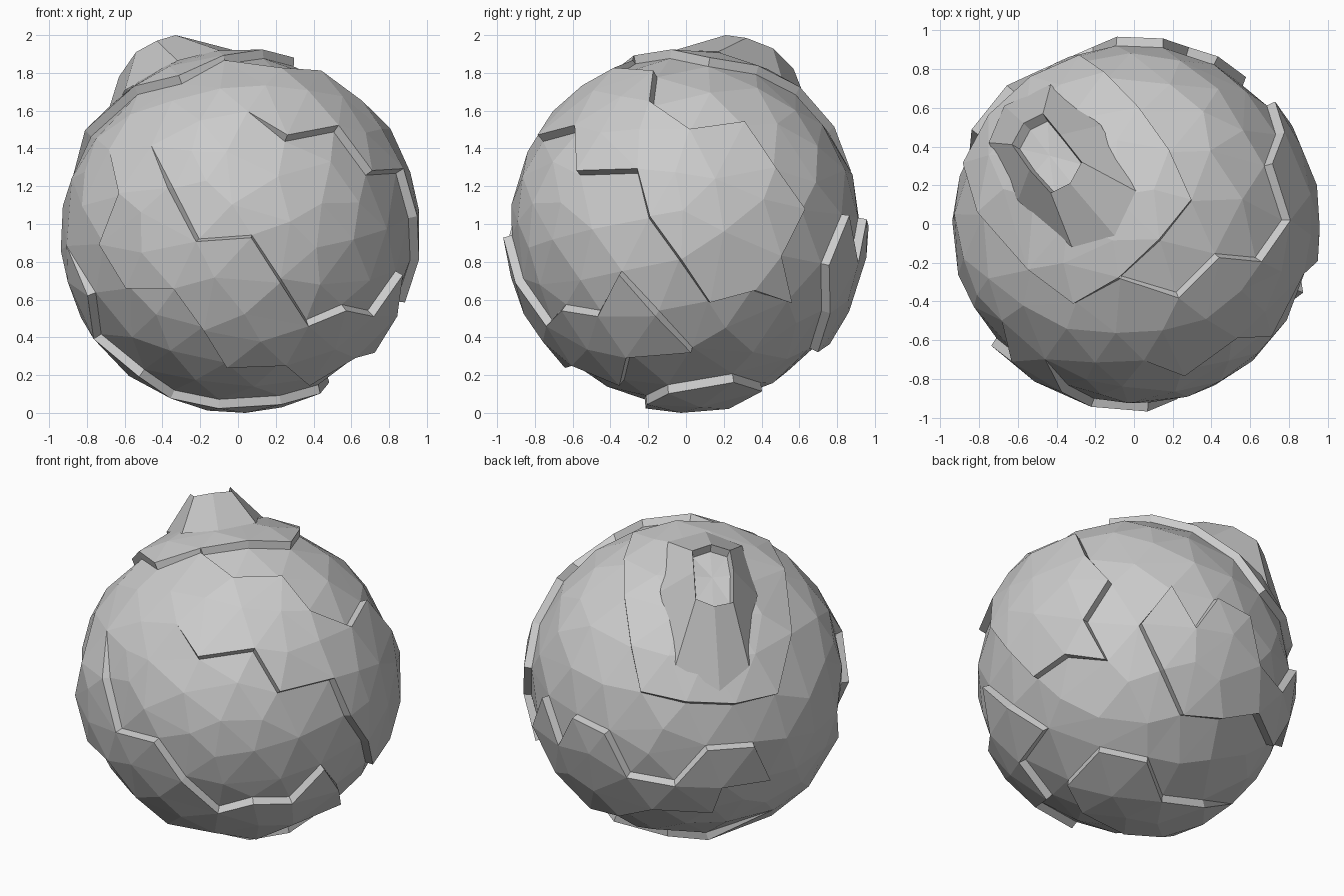
import bpy, bmesh
from math import radians, sin, cos, sqrt
from mathutils import Vector, Euler

if "Cube" in bpy.data.objects:
    bpy.data.objects.remove(bpy.data.objects["Cube"])

R, STEP, LEAN = 0.948, 0.023, 0.008   # planet radius, half step height, wall lean


def view(az, el, cx=0.0, cz=0.0, px=1.0):
    """Axes of a viewing direction: az is measured from the front (-y) towards +x."""
    a, e = radians(az), radians(el)
    d = Vector((sin(a) * cos(e), -cos(a) * cos(e), sin(e)))
    r = Vector((cos(a), sin(a), 0))
    return r, d.cross(r), d, cx, cz, px


VIEWS = {
    'F': view(0, 0, 0, 0.96),
    'R': view(90, 0, 0, 0.96),
    'T': view(0, 90),
    'BL': view(215, 23, 688, 681, 168),
    'BR': view(143, -28, 1140, 672, 168),
}


def on_sphere(v, a, b):
    """Direction from the centre of a point seen at (a, b) in view v."""
    r, u, d, cx, cz, px = VIEWS[v]
    a, b = (a - cx) / px, (b - cz) / px
    if px > 1:
        b = -b
    return (r * a + u * b + d * sqrt(max(0, 0.93 ** 2 - a * a - b * b))).normalized()


# Plate borders; the raised side is always on the left of travel
TOP = [('T', [(-.53, -.23), (-.3, -.4), (-.07, -.27), (.13, -.08), (.29, .12),
              (.18, .37), (.03, .58), (-.14, .755)]),
       ('BL', [(644, 690), (688, 700), (735, 702), (776, 693), (790, 635)])]
LEFT = [('F', [(-.67, 1.38), (-.61, 1.15), (-.71, .89), (-.57, .66), (-.33, .66),
               (-.18, .45), (-.06, .26), (.24, .27), (.36, .17)]),
        ('R', [(-.3, .31), (.03, .34), (-.15, .53), (-.34, .74)]),
        ('F', [(.69, .53), (.55, .56), (.36, .48), (.22, .70),
               (.07, .93), (-.21, .91), (-.35, 1.18), (-.45, 1.4)])]
RIGHT = [('F', [(.05, 1.58), (.25, 1.44), (.51, 1.49), (.68, 1.26), (.84, 1.27)]),
         ('R', [(-.19, 1.03), (-.03, .81), (.12, .59), (.35, .65), (.54, .59),
                (.49, .83), (.61, 1.07)]),
         ('T', [(.74, .46), (.68, .30), (.77, .02), (.63, -.18), (.42, -.16),
                (.22, -.36), (-.07, -.27)])]
BACK = [('BR', [(1213, 598), (1192, 628), (1168, 588), (1138, 626), (1160, 670),
                (1181, 713), (1220, 715), (1255, 708), (1272, 737)]),
        ('BL', [(723, 783), (769, 776), (754, 742), (708, 745), (677, 780),
                (632, 772), (611, 730)])]
BOTTOM = [('BR', [(1242, 797), (1208, 796), (1166, 793), (1149, 757), (1102, 748),
                  (1074, 780)]),
          ('F', [(.22, .08), (-.1, .06), (-.34, .11), (-.5, .22), (-.73, .41),
                 (-.76, .63), (-.89, .88)])]

# Shared border points and border segments
pts, segs = [], []


def add_point(p):
    for i, q in enumerate(pts):
        if (p - q).length < 0.09:
            return i
    pts.append(p)
    return len(pts) - 1


for plate, closed in ((TOP, 1), (LEFT, 0), (RIGHT, 0), (BACK, 1), (BOTTOM, 0)):
    ids = [add_point(on_sphere(v, *p)) for v, line in plate for p in line]
    if closed:
        ids.append(ids[0])
    segs += [(a, b) for a, b in zip(ids, ids[1:]) if a != b]

# Fill the rest of the sphere: icosphere points first, then the largest gaps
discs = [((pts[a] + pts[b]).normalized(), (pts[a] - pts[b]).length / 2 + 0.01)
         for a, b in segs]


def ico_points(level):
    ico = bmesh.new()
    bmesh.ops.create_icosphere(ico, subdivisions=level, radius=1)
    spin = Euler((0.5, 0.3, 0.2)).to_matrix()
    out = [(spin @ v.co).normalized() for v in ico.verts]
    ico.free()
    return [p for p in out if all((p - c).length > r for c, r in discs)]


border = list(pts)
pts += [p for p in ico_points(3) if all((p - q).length > 0.18 for q in border)]
fine = ico_points(5)
gap = [min((p - q).length for q in pts) for p in fine]
while max(gap) > 0.2:
    p = fine[gap.index(max(gap))]
    pts.append(p)
    gap = [min(g, (p - q).length) for g, q in zip(gap, fine)]

# Crust: hull of all the points, split and stepped along the borders
bm = bmesh.new()
tag = bm.verts.layers.int.new('tag')
for i, p in enumerate(pts):
    bm.verts.new(p)[tag] = i
bmesh.ops.convex_hull(bm, input=bm.verts[:])
bmesh.ops.triangulate(bm, faces=bm.faces[:])
vert = {v[tag]: v for v in bm.verts}
cracks, walls, push, used = [], [], {}, set()
for a, b in segs:
    if a not in vert or b not in vert:
        continue
    e = bm.edges.get((vert[a], vert[b]))
    if not e or e in used or len(e.link_faces) != 2:
        continue
    used.add(e)
    left = pts[a].cross(pts[b] - pts[a]).normalized()
    fl, fr = sorted(e.link_faces, key=lambda f: -(f.calc_center_median() - pts[a]).dot(left))
    cracks.append(e)
    walls.append((fl, fr, a, b))
    for f, s in ((fl, 1), (fr, -1)):
        for i in (a, b):
            push.setdefault((f, i), []).append((s, left * s))
bmesh.ops.split_edges(bm, edges=cracks)

# Plate heights: fixed at the borders, fading towards the middle
height, lean, free = {}, {}, []
for v in bm.verts:
    s = [x for f in v.link_faces for x in push.get((f, v[tag]), [])]
    n = max(1, len(s))
    height[v] = sum(x[0] for x in s) / n
    lean[v] = sum((x[1] for x in s), Vector()) / n
    if not s:
        free.append(v)
for _ in range(60):
    for v in free:
        n = [height[e.other_vert(v)] for e in v.link_edges]
        height[v] = 0.85 * sum(n) / max(1, len(n))
for v in bm.verts:
    v.co = v.co.normalized() * (R + STEP * height[v]) + lean[v] * LEAN

# Step walls between the two sides of each border
for fl, fr, a, b in walls:
    L = {v[tag]: v for v in fl.verts}
    Q = {v[tag]: v for v in fr.verts}
    ring = list(dict.fromkeys((L[b], L[a], Q[a], Q[b])))
    if len(ring) > 2 and not bm.faces.get(ring):
        bm.faces.new(ring)
bmesh.ops.recalc_face_normals(bm, faces=bm.faces[:])
LIFT = -min(v.co.z for v in bm.verts)


def make(name, mesh_bm):
    me = bpy.data.meshes.new(name)
    mesh_bm.to_mesh(me)
    mesh_bm.free()
    ob = bpy.data.objects.new(name, me)
    bpy.context.collection.objects.link(ob)
    return ob


make('planet_crust', bm).location.z = LIFT

# Volcano: wide foot on the top plate, long rim, shallow crater
FOOT = [(-.75, .42), (-.67, .61), (-.43, .72), (-.17, .51),
        (.01, .17), (-.10, -.06), (-.32, -.12), (-.60, .12)]
RIM = [(-.63, .41, 1.78), (-.57, .52, 1.78), (-.47, .57, 1.82), (-.38, .46, 1.93),
       (-.27, .32, 1.985), (-.33, .21, 2.0), (-.43, .16, 1.97), (-.54, .28, 1.91)]
rim = [Vector(p) for p in RIM]
mid = sum(rim, Vector()) / len(rim)
sink = Vector((-.45, .37, .8)).normalized() * 0.05
foot = [Vector((x, y, LIFT + sqrt(max(0.01, 0.962 ** 2 - x * x - y * y)))) for x, y in FOOT]
floor = [mid + (p - mid) * 0.9 - sink for p in rim]
vb = bmesh.new()
rings = [[vb.verts.new(p) for p in r] for r in (foot, rim, floor)]
for lo, hi in zip(rings, rings[1:]):
    for i in range(8):
        j = (i + 1) % 8
        vb.faces.new((lo[j], lo[i], hi[i], hi[j]))
hub = vb.verts.new(mid - sink * 0.7)
for i in range(8):
    vb.faces.new((rings[2][(i + 1) % 8], rings[2][i], hub))
bmesh.ops.recalc_face_normals(vb, faces=vb.faces[:])
if sum(f.normal.dot(f.calc_center_median() - Vector((0, 0, LIFT))) for f in vb.faces) < 0:
    bmesh.ops.reverse_faces(vb, faces=vb.faces[:])
make('volcano', vb)
